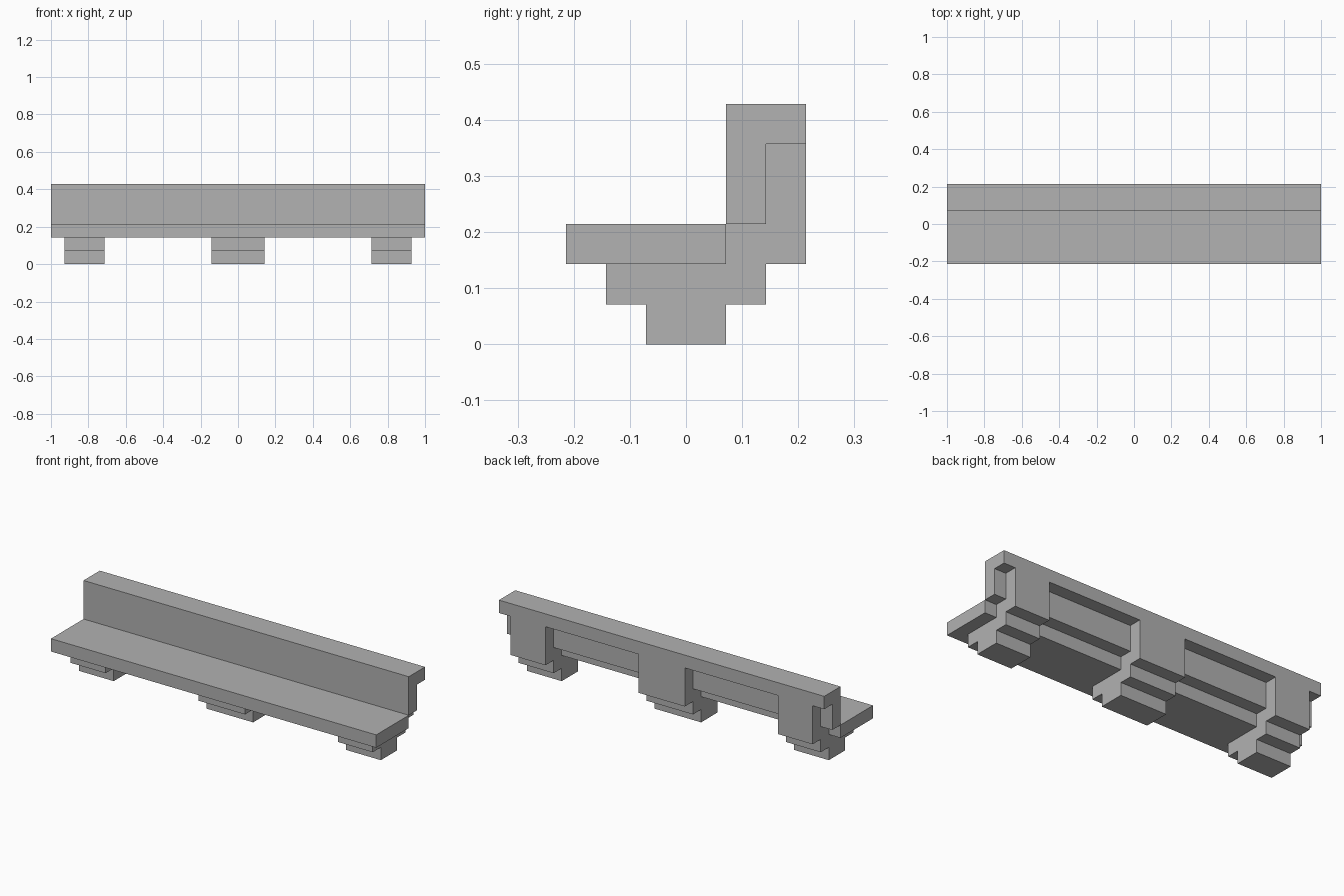
import bpy
import bmesh

U = 1 / 14  # module size: the bench is 28 modules long

default_cube = bpy.data.objects.get("Cube")
if default_cube:
    bpy.data.objects.remove(default_cube, do_unlink=True)

stone = bpy.data.materials.new("grey_stone")
stone.use_nodes = True
colour = (0.445, 0.445, 0.445, 1)
stone.diffuse_color = colour
stone.node_tree.nodes["Principled BSDF"].inputs["Base Color"].default_value = colour


def extrude_profile(name, profile, x0, x1):
    """Extrude a (y, z) outline, given in modules, from x0 to x1."""
    bm = bmesh.new()
    face = bm.faces.new([bm.verts.new((x0 * U, y * U, z * U)) for y, z in profile])
    result = bmesh.ops.extrude_face_region(bm, geom=[face])
    moved = [v for v in result["geom"] if isinstance(v, bmesh.types.BMVert)]
    bmesh.ops.translate(bm, verts=moved, vec=((x1 - x0) * U, 0, 0))
    bmesh.ops.recalc_face_normals(bm, faces=bm.faces)
    mesh = bpy.data.meshes.new(name)
    bm.to_mesh(mesh)
    bm.free()
    mesh.materials.append(stone)
    obj = bpy.data.objects.new(name, mesh)
    bpy.context.collection.objects.link(obj)
    return obj


# Full-length seat slab
extrude_profile("seat", [(-3, 2), (1, 2), (1, 3), (-3, 3)], -14, 14)

# Backrest panel with an overhanging top rail
extrude_profile("backrest", [(1, 3), (2, 3), (2, 5), (3, 5), (3, 6), (1, 6)], -14, 14)

# Stepped feet that rise behind the seat to brace the top rail
support = [(-1, 0), (1, 0), (1, 1), (2, 1), (2, 2), (3, 2), (3, 5),
           (2, 5), (2, 3), (1, 3), (1, 2), (-2, 2), (-2, 1), (-1, 1)]
for name, x0, x1 in (("right_support", -13, -10),
                     ("middle_support", -2, 2),
                     ("left_support", 10, 13)):
    extrude_profile(name, support, x0, x1)
